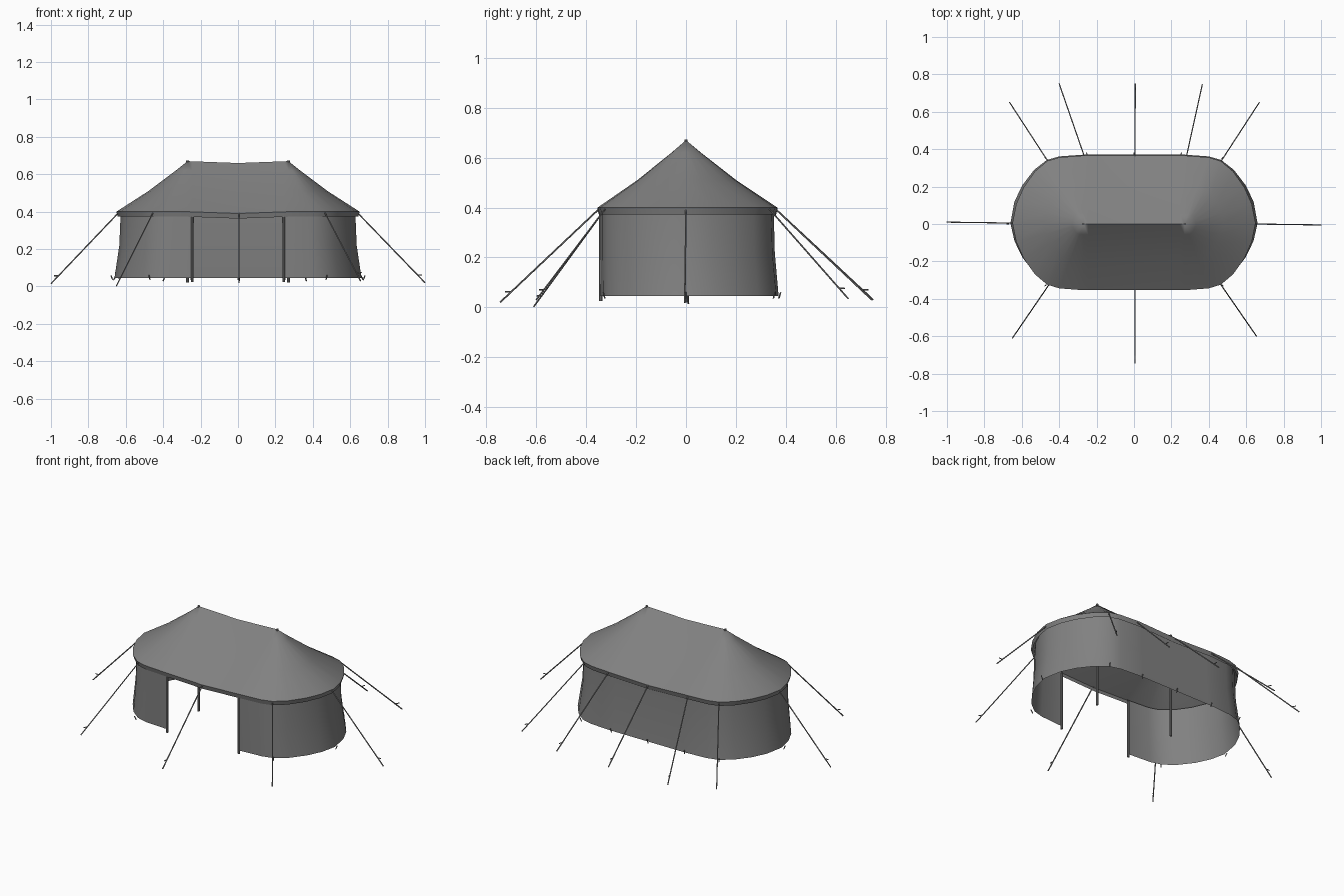
import bpy, bmesh
from mathutils import Vector

if "Cube" in bpy.data.objects:
    bpy.data.objects.remove(bpy.data.objects["Cube"])

canvas = bpy.data.materials.new("grey_canvas")
canvas.use_nodes = True
GREY = (0.22, 0.22, 0.22, 1)
canvas.diffuse_color = GREY
canvas.node_tree.nodes["Principled BSDF"].inputs["Base Color"].default_value = GREY

RIDGE, DOOR = 0.27, 0.245
# quarter of the eave outline, from the end point to the middle of the long side
QUARTER = [(0.65, 0), (0.63, 0.1), (0.59, 0.19), (0.53, 0.275), (0.465, 0.33),
           (0.4, 0.35), (RIDGE, 0.36), (DOOR, 0.36), (0, 0.36)]


def outline():
    """Full closed outline, anticlockwise, mirrored from the quarter."""
    back = QUARTER + [(-x, y) for x, y in QUARTER[-2::-1]]
    front = [(x, -y) for x, y in back[-2:0:-1]]
    return back + front


def finish(name, bm, angle=35):
    bmesh.ops.remove_doubles(bm, verts=bm.verts, dist=0.0002)
    mesh = bpy.data.meshes.new(name)
    bm.to_mesh(mesh)
    bm.free()
    mesh.materials.append(canvas)
    ob = bpy.data.objects.new(name, mesh)
    bpy.context.collection.objects.link(ob)
    bpy.ops.object.select_all(action="DESELECT")
    ob.select_set(True)
    bpy.context.view_layer.objects.active = ob
    bpy.ops.object.shade_smooth_by_angle(angle=angle * 3.14159 / 180)
    return ob


def loft(name, rings, skip=lambda a, b: False, angle=35):
    """Skin closed rings from top to bottom, leaving out skipped columns."""
    bm = bmesh.new()
    rows = [[bm.verts.new(p) for p in ring] for ring in rings]
    n = len(rows[0])
    for up, low in zip(rows, rows[1:]):
        for i in range(n):
            j = (i + 1) % n
            if not skip(low[i].co, low[j].co):
                face = [up[i], low[i], low[j], up[j]]
                if (up[i].co - up[j].co).length < 0.0001:
                    face.pop()
                bm.faces.new(face)
    return finish(name, bm, angle)


def rod(name, start, end, radius, sides=6):
    """Thin straight rod between two points."""
    a, b = Vector(start), Vector(end)
    bpy.ops.mesh.primitive_cylinder_add(vertices=sides, radius=radius,
                                        depth=(b - a).length, location=(a + b) / 2)
    ob = bpy.context.object
    ob.name = name
    ob.rotation_euler = (b - a).to_track_quat("Z", "Y").to_euler()
    ob.data.materials.append(canvas)
    return ob


def roof_ring(t, z):
    """Ring a fraction t of the way from the ridge to the eave."""
    ring = []
    for x, y in outline():
        rx = max(-RIDGE, min(RIDGE, x))
        sag = 0.01 * (1 - abs(rx) / RIDGE)
        ring.append((rx + (x - rx) * t, y * t + 0.006 * t, z - sag))
    return ring


# Roof with a hanging valance around the eave
loft("roof", [roof_ring(0, 0.67), roof_ring(0.16, 0.621), roof_ring(0.55, 0.51),
              roof_ring(1, 0.4), roof_ring(0.98, 0.373)])


def wall_ring(z, scale, flare):
    ring = []
    for x, y in outline():
        end = max(0, (abs(x) - RIDGE) / (0.65 - RIDGE))
        out = flare * end * (1 if x > 0 else -1)
        push = flare * (0.6 if y > 0 else 0.1 * (y < 0))
        ring.append((x * scale + out, y * scale + push + 0.004, z))
    return ring


# Wall flaring out at the foot, open at the front doorway
loft("wall", [wall_ring(0.395, 0.965, 0), wall_ring(0.22, 0.967, 0.006),
              wall_ring(0.045, 0.97, 0.03)],
     skip=lambda a, b: a.y < 0 and b.y < 0 and max(abs(a.x), abs(b.x)) < DOOR + 0.005)

# Poles at the ridge ends and at both sides of the doorway
for side, s in (("left", 1), ("right", -1)):
    rod(side + "_ridge_pole", (s * RIDGE, 0, 0.02), (s * RIDGE, 0, 0.673), 0.007, 8)
    rod(side + "_door_pole", (s * DOOR, -0.341, 0.025), (s * DOOR, -0.341, 0.385), 0.007, 8)

# Guy ropes: fixing point on the eave, then the foot on the ground
ROPES = [((0.64, 0), (1, -0.005, 0.02)), ((-0.64, 0.005), (-1, 0.01, 0.015)),
         ((0.465, 0.335), (0.67, 0.65, 0.035)), ((-0.46, 0.335), (-0.665, 0.65, 0.035)),
         ((0.28, 0.36), (0.365, 0.745, 0.03)), ((-0.265, 0.36), (-0.4, 0.75, 0.03)),
         ((0.005, 0.36), (0.007, 0.75, 0.03)), ((0.005, -0.35), (0.005, -0.745, 0.02)),
         ((0.465, -0.325), (0.655, -0.6, 0.03)), ((-0.455, -0.325), (-0.65, -0.61, 0.003))]
for i, (top, foot) in enumerate(ROPES, 1):
    head = Vector((*top, 0.393))
    foot = Vector(foot)
    rod(f"guy_rope_{i}", head, foot, 0.0035)
    # Peg leaning away from the tent through the rope end
    out = (foot - head).to_2d().normalized() * 0.012
    grip = foot.lerp(head, 0.08)
    rod(f"rope_peg_{i}", (grip.x - out.x, grip.y - out.y, grip.z + 0.012),
        (grip.x + out.x, grip.y + out.y, grip.z + 0.012), 0.003)

# Short pegs along the foot of the wall
FEET = [(0.67, 0), (0.47, 0.35), (0.25, 0.372), (0, 0.372), (0.47, -0.325)]
for i, (x, y) in enumerate(FEET, 1):
    for side, s in (("left", 1), ("right", -1))[:2 if x else 1]:
        rod(f"{side}_wall_peg_{i}", (s * x, y, 0.036), (s * x * 1.015, y * 1.02, 0.06), 0.003)
